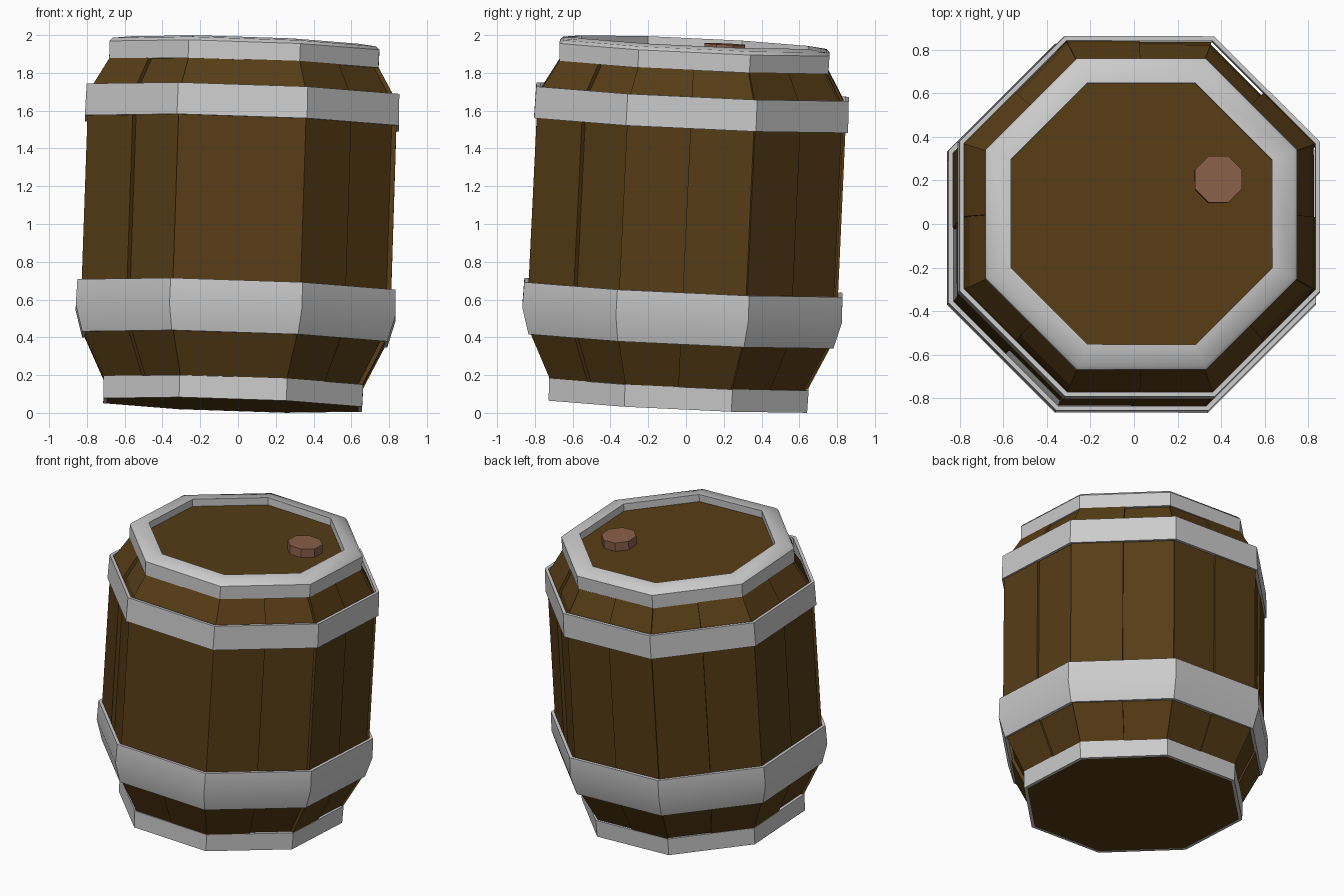
import bpy, bmesh, math
from mathutils import Vector, Matrix

if "Cube" in bpy.data.objects:
    bpy.data.objects.remove(bpy.data.objects["Cube"])

# The whole barrel leans slightly to the right and back
axis = Vector((0.033, 0.047, 1)).normalized()
LEAN = Matrix.Translation((-0.03, -0.045, 0)) @ Vector((0, 0, 1)).rotation_difference(axis).to_matrix().to_4x4()
TAN = math.tan(math.pi / 8)


def material(name, rgb):
    m = bpy.data.materials.new(name)
    m.diffuse_color = (*rgb, 1)
    m.use_nodes = True
    m.node_tree.nodes["Principled BSDF"].inputs["Base Color"].default_value = m.diffuse_color
    return m


wood = material("wood", (0.095, 0.046, 0.008))
cork = material("cork", (0.25, 0.115, 0.067))


def finish(bm, name, mat=None, smooth=False):
    bmesh.ops.recalc_face_normals(bm, faces=bm.faces)
    me = bpy.data.meshes.new(name)
    bm.to_mesh(me)
    bm.free()
    ob = bpy.data.objects.new(name, me)
    bpy.context.collection.objects.link(ob)
    ob.matrix_world = LEAN
    if mat:
        me.materials.append(mat)
    if smooth:
        bpy.context.view_layer.objects.active = ob
        ob.select_set(True)
        bpy.ops.object.shade_smooth_by_angle(angle=math.radians(40))
        ob.select_set(False)
    return ob


def loft(bm, rings, closed=False):
    """Skin a list of equal vertex loops; close back on itself or cap the ends."""
    loops = [[bm.verts.new(p) for p in r] for r in rings]
    pairs = list(zip(loops, loops[1:]))
    if closed:
        pairs.append((loops[-1], loops[0]))
    else:
        bm.faces.new(loops[0])
        bm.faces.new(loops[-1])
    for a, b in pairs:
        n = len(a)
        for i in range(n):
            j = (i + 1) % n
            bm.faces.new((a[i], a[j], b[j], b[i]))


def octagon(apothem, z, cx=0, cy=0):
    r = apothem / math.cos(math.pi / 8)
    angles = [math.pi / 8 + i * math.pi / 4 for i in range(8)]
    return [(cx + r * math.cos(a), cy + r * math.sin(a), z) for a in angles]


def octagon_part(name, profile, closed=False, mat=None, centre=(0, 0)):
    bm = bmesh.new()
    loft(bm, [octagon(a, z, *centre) for a, z in profile], closed)
    return finish(bm, name, mat, smooth=True)


# Staves: two per side, alternately proud and set back
profile = [(0.655, 0.045), (0.685, 0.16), (0.80, 0.40), (0.82, 0.54),
           (0.818, 1.60), (0.80, 1.69), (0.712, 1.845), (0.67, 1.93)]
insets = [0, .015, 0, .022, .012, 0, .012, 0, 0, .018, 0, .025, .006, 0, 0, .025]
bm = bmesh.new()
for k, inset in enumerate(insets):
    rot = Matrix.Rotation((k // 2) * math.pi / 4, 3, 'Z')
    side = -1 if k % 2 == 0 else 1
    rings = []
    for a, z in profile:
        out, inn = a - inset, a - 0.06
        rings.append([rot @ Vector(p) for p in (
            (inn, 0, z), (out, 0, z), (out, side * out * TAN, z), (inn, side * inn * TAN, z))])
    loft(bm, rings)
finish(bm, "staves", wood)

# Lid and base boards
octagon_part("lid", [(0.62, 1.87), (0.62, 1.915)], mat=wood)
octagon_part("base", [(0.67, 0.043), (0.67, 0.09)], mat=wood)

# Metal hoops
octagon_part("bottom_hoop", [(0.685, 0.042), (0.688, 0.16), (0.665, 0.16), (0.665, 0.042)], True)
octagon_part("lower_hoop", [(0.808, 0.39), (0.847, 0.53), (0.843, 0.665),
                            (0.822, 0.665), (0.825, 0.53), (0.787, 0.39)], True)
octagon_part("upper_hoop", [(0.832, 1.535), (0.828, 1.703), (0.807, 1.703), (0.811, 1.535)], True)
octagon_part("top_rim", [(0.713, 1.84), (0.715, 1.935), (0.698, 1.953), (0.60, 1.966),
                         (0.60, 1.90), (0.66, 1.84)], True)

# Bung in the lid
octagon_part("bung", [(0.107, 1.90), (0.107, 1.975)], mat=cork, centre=(0.353, 0.158))
